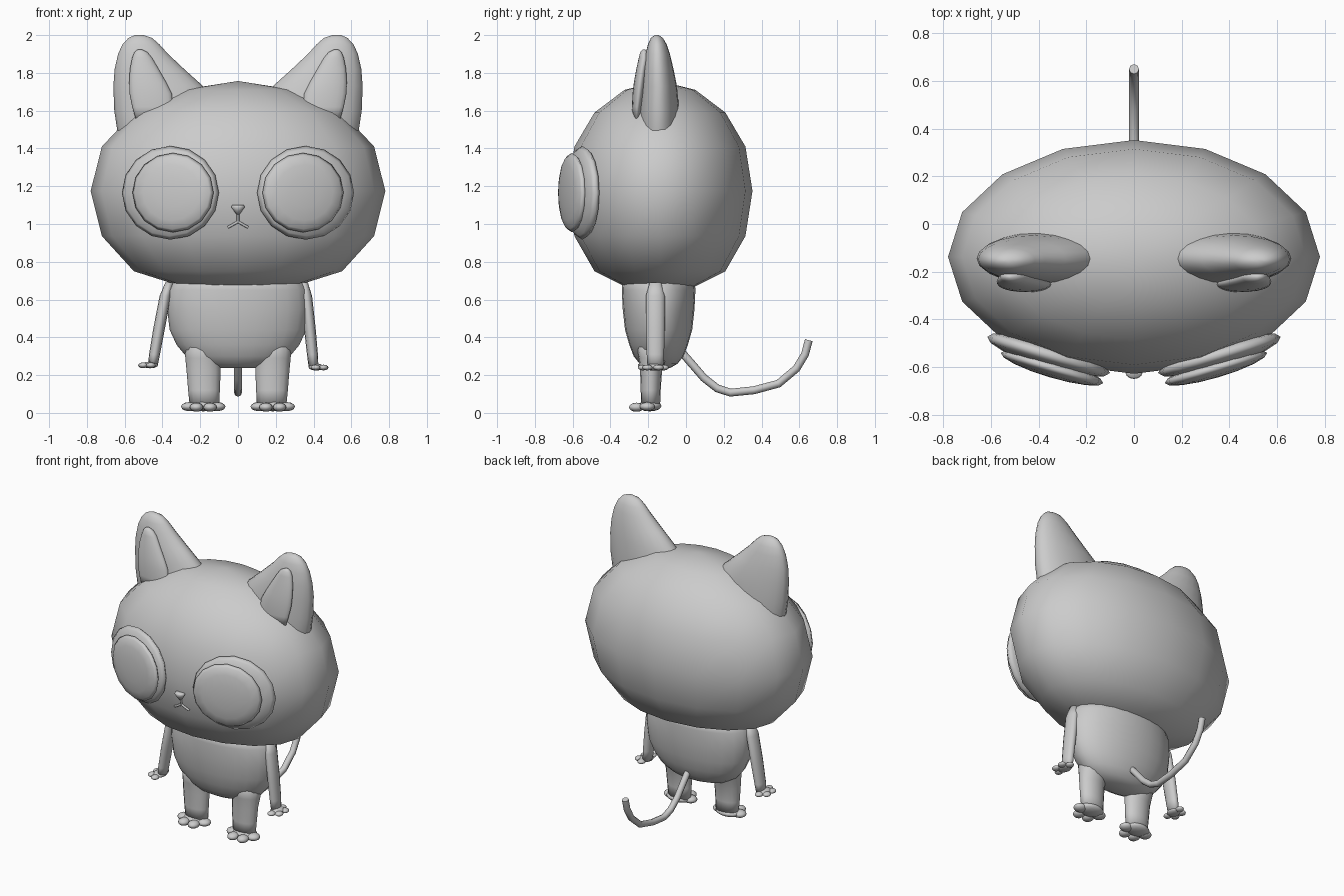
import bpy, bmesh, math
from mathutils import Matrix, Vector

grey = bpy.data.materials.new("plain_grey")
grey.diffuse_color = (0.6, 0.6, 0.6, 1)


def finish(name, bm):
    bmesh.ops.remove_doubles(bm, verts=bm.verts, dist=1e-4)
    bmesh.ops.recalc_face_normals(bm, faces=bm.faces)
    for f in bm.faces:
        f.smooth = True
    me = bpy.data.meshes.new(name)
    bm.to_mesh(me)
    bm.free()
    me.materials.append(grey)
    ob = bpy.data.objects.new(name, me)
    bpy.context.collection.objects.link(ob)
    return ob


def loft(name, sections, n=16):
    """Skin of horizontal ellipses, each (cx, cy, z, rx, ry)."""
    bm = bmesh.new()
    rings = []
    for cx, cy, z, rx, ry in sections:
        rings.append([bm.verts.new((cx + rx * math.cos(a), cy + ry * math.sin(a), z))
                      for a in (2 * math.pi * i / n for i in range(n))])
    for a, b in zip(rings, rings[1:]):
        for i in range(n):
            j = (i + 1) % n
            bm.faces.new((a[i], a[j], b[j], b[i]))
    bm.faces.new(rings[0][::-1])
    bm.faces.new(rings[-1])
    return finish(name, bm)


def blobs(name, items, u=12, v=8):
    """Ellipsoids (centre, radii, turn about z); poles lie along local y."""
    bm = bmesh.new()
    for c, r, turn in items:
        m = (Matrix.Translation(c) @ Matrix.Rotation(turn, 4, 'Z') @ Matrix.Diagonal((*r, 1))
             @ Matrix.Rotation(math.pi / 2, 4, 'X'))
        bmesh.ops.create_uvsphere(bm, u_segments=u, v_segments=v, radius=1, matrix=m)
    return finish(name, bm)


def tube(name, paths, radius):
    cu = bpy.data.curves.new(name, 'CURVE')
    cu.dimensions = '3D'
    cu.bevel_depth = radius
    cu.bevel_resolution = 2
    cu.use_fill_caps = True
    for pts in paths:
        s = cu.splines.new('POLY')
        s.points.add(len(pts) - 1)
        for p, q in zip(s.points, pts):
            p.co = (*q, 1)
    cu.materials.append(grey)
    ob = bpy.data.objects.new(name, cu)
    bpy.context.collection.objects.link(ob)


# head: 16-sided squashed ball
head_z = [0.64, 0.67, 0.75, 0.936, 1.175, 1.41, 1.59, 1.71, 1.757]
loft("head", [(0, -0.138, z, 0.78 * math.sin(math.pi * i / 8) + 1e-6,
               0.49 * math.sin(math.pi * i / 8) + 1e-6) for i, z in enumerate(head_z)])

# torso
loft("body", [(0, -0.145, z, rx, ry) for z, rx, ry in (
    (0.72, 0.33, 0.19), (0.65, 0.37, 0.195), (0.55, 0.375, 0.19), (0.44, 0.362, 0.178),
    (0.36, 0.325, 0.155), (0.3, 0.275, 0.132), (0.26, 0.21, 0.1), (0.237, 0.12, 0.06))], 24)

for side, s in (("right", 1), ("left", -1)):
    # ears: rows of (z, inner x, outer x, y, half depth)
    ear = ((1.42, 0.12, 0.62, -0.145, 0.11), (1.5, 0.12, 0.64, -0.145, 0.112),
           (1.6, 0.12, 0.655, -0.145, 0.11), (1.73, 0.185, 0.66, -0.145, 0.097),
           (1.82, 0.285, 0.653, -0.148, 0.082), (1.9, 0.37, 0.635, -0.15, 0.065),
           (1.95, 0.415, 0.612, -0.152, 0.05), (1.985, 0.455, 0.58, -0.154, 0.032),
           (2.0, 0.5, 0.545, -0.155, 0.01))
    inner = ((1.55, 0.33, 0.54, -0.262, 0.022), (1.62, 0.345, 0.56, -0.258, 0.028),
             (1.69, 0.35, 0.574, -0.25, 0.033), (1.75, 0.38, 0.576, -0.243, 0.033),
             (1.82, 0.42, 0.572, -0.233, 0.03), (1.88, 0.455, 0.56, -0.222, 0.028),
             (1.91, 0.48, 0.548, -0.222, 0.02), (1.925, 0.51, 0.53, -0.222, 0.006))
    for name, rows in (("ear", ear), ("inner_ear", inner)):
        loft(f"{side}_{name}", [(s * (a + b) / 2, y, z, (b - a) / 2, d)
                                for z, a, b, y, d in rows], 20)

    # eyes: two flattened discs turned outward
    turn = s * math.radians(16.5)
    blobs(f"{side}_eye_rim", [((s * 0.358, -0.549, 1.165), (0.268, 0.055, 0.248), turn)], 16, 8)
    blobs(f"{side}_eye", [((s * 0.344, -0.604, 1.166), (0.224, 0.04, 0.21), turn)], 16, 8)

    # legs
    loft(f"{side}_leg", [(s * 0.185, -0.165, 0.4, 0.1, 0.1), (s * 0.185, -0.175, 0.29, 0.094, 0.075),
                         (s * 0.182, -0.185, 0.22, 0.09, 0.058), (s * 0.18, -0.187, 0.12, 0.084, 0.053),
                         (s * 0.178, -0.187, 0.04, 0.078, 0.05)])
    # feet with four toes
    fx = s * 0.184
    blobs(f"{side}_foot", [((fx, -0.192, 0.037), (0.088, 0.062, 0.029), 0)]
          + [((fx + dx, y, z), (rx, 0.04, 0.024), 0) for dx, y, z, rx in (
              (-0.073, -0.205, 0.033, 0.045), (0.073, -0.205, 0.033, 0.045),
              (-0.036, -0.262, 0.03, 0.036), (0.036, -0.262, 0.03, 0.036))])

# arms (the left one swings out further) and hands with toes
for side, s, xs, hz in (("right", 1, (0.35, 0.362, 0.38, 0.394, 0.4), 0.242),
                        ("left", -1, (0.365, 0.385, 0.417, 0.442, 0.45), 0.254)):
    rows = zip(xs, (0.69, 0.62, 0.45, 0.31, hz), (0.02, 0.03, 0.031, 0.029, 0.026),
               (0.03, 0.05, 0.05, 0.046, 0.042))
    loft(f"{side}_arm", [(s * x, -0.162, z, rx, ry) for x, z, rx, ry in rows], 12)
    hx = xs[-1] + 0.015
    items = [((s * hx, -0.17, hz), (0.042, 0.052, 0.018), 0)]
    for deg in (-95, -35, 30, 90):
        a = math.radians(deg)
        items.append(((s * (hx + 0.045 * math.cos(a)), -0.173 + 0.055 * math.sin(a), hz - 0.002),
                      (0.025, 0.027, 0.015), 0))
    blobs(f"{side}_hand", items)

# nose: small rounded wedge, wider at the top
loft("nose", [(0, -0.612, 1.05, 0.008, 0.012), (0, -0.618, 1.07, 0.022, 0.022),
              (0, -0.622, 1.09, 0.036, 0.028), (0, -0.622, 1.1, 0.03, 0.022)], 12)
# mouth: upside-down Y
tube("mouth", [[(0, -0.613, 1.06), (0, -0.606, 1.012)]]
     + [[(0, -0.606, 1.012), (s * 0.053, -0.598, 0.982)] for s in (1, -1)], 0.007)

# tail
tube("tail", [[(0, y, z) for y, z in (
    (-0.06, 0.36), (0, 0.295), (0.095, 0.185), (0.165, 0.13), (0.235, 0.107), (0.36, 0.12),
    (0.49, 0.155), (0.585, 0.235), (0.63, 0.31), (0.65, 0.385))]], 0.021)
